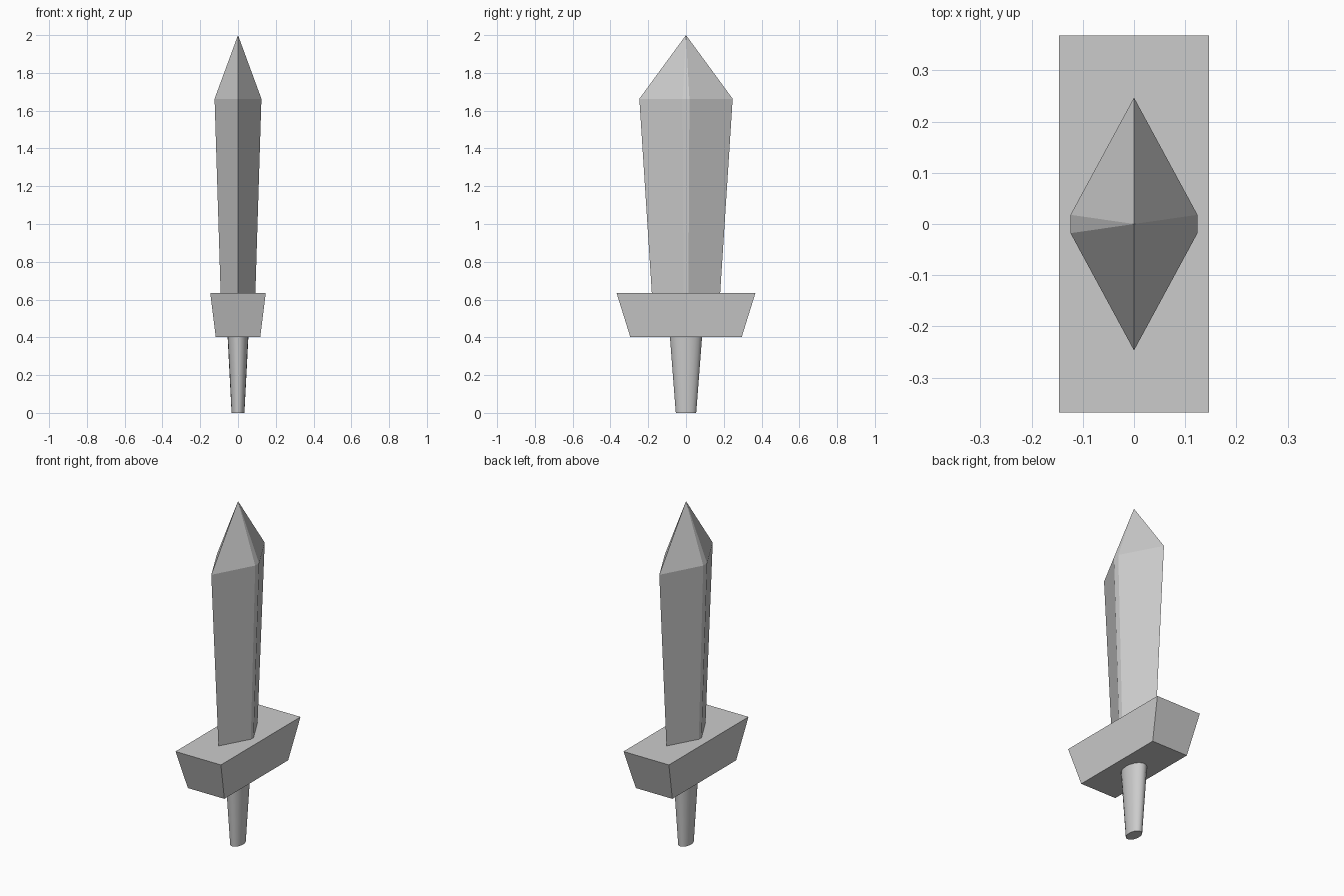
import bpy, bmesh, math

if "Cube" in bpy.data.objects:
    bpy.data.objects.remove(bpy.data.objects["Cube"])


def loft(name, sections, tip=None, smooth=False):
    """Skin a stack of (z, outline) sections, ending in a cap or a point."""
    bm = bmesh.new()
    rings = [[bm.verts.new((x, y, z)) for x, y in outline] for z, outline in sections]
    n = len(rings[0])
    for low, high in zip(rings, rings[1:]):
        for i in range(n):
            j = (i + 1) % n
            bm.faces.new((low[i], low[j], high[j], high[i]))
    bm.faces.new(rings[0][::-1])
    if tip is None:
        bm.faces.new(rings[-1])
    else:
        apex = bm.verts.new((0, 0, tip))
        for i in range(n):
            bm.faces.new((rings[-1][i], rings[-1][(i + 1) % n], apex))
    bmesh.ops.recalc_face_normals(bm, faces=bm.faces)
    mesh = bpy.data.meshes.new(name)
    bm.to_mesh(mesh)
    bm.free()
    obj = bpy.data.objects.new(name, mesh)
    bpy.context.collection.objects.link(obj)
    if smooth:
        bpy.ops.object.select_all(action='DESELECT')
        obj.select_set(True)
        bpy.context.view_layer.objects.active = obj
        bpy.ops.object.shade_smooth_by_angle(angle=math.radians(40))
    return obj


def rect(x, y):
    return [(-x, -y), (x, -y), (x, y), (-x, y)]


def hexagon(x, y, flat):
    return [(0, -y), (x, -flat), (x, flat), (0, y), (-x, flat), (-x, -flat)]


def ellipse(x, y, n=20):
    return [(x * math.cos(math.tau * i / n), y * math.sin(math.tau * i / n)) for i in range(n)]


# Tapered oval grip
loft("grip", [(0, ellipse(0.034, 0.054)), (0.402, ellipse(0.055, 0.085))], smooth=True)

# Flared crossguard block
loft("crossguard", [(0.402, rect(0.118, 0.295)), (0.636, rect(0.147, 0.368))])

# Six-sided blade widening towards its pointed tip
loft("blade", [(0.636, hexagon(0.092, 0.181, 0.013)), (1.663, hexagon(0.124, 0.247, 0.018))], tip=2.0)
